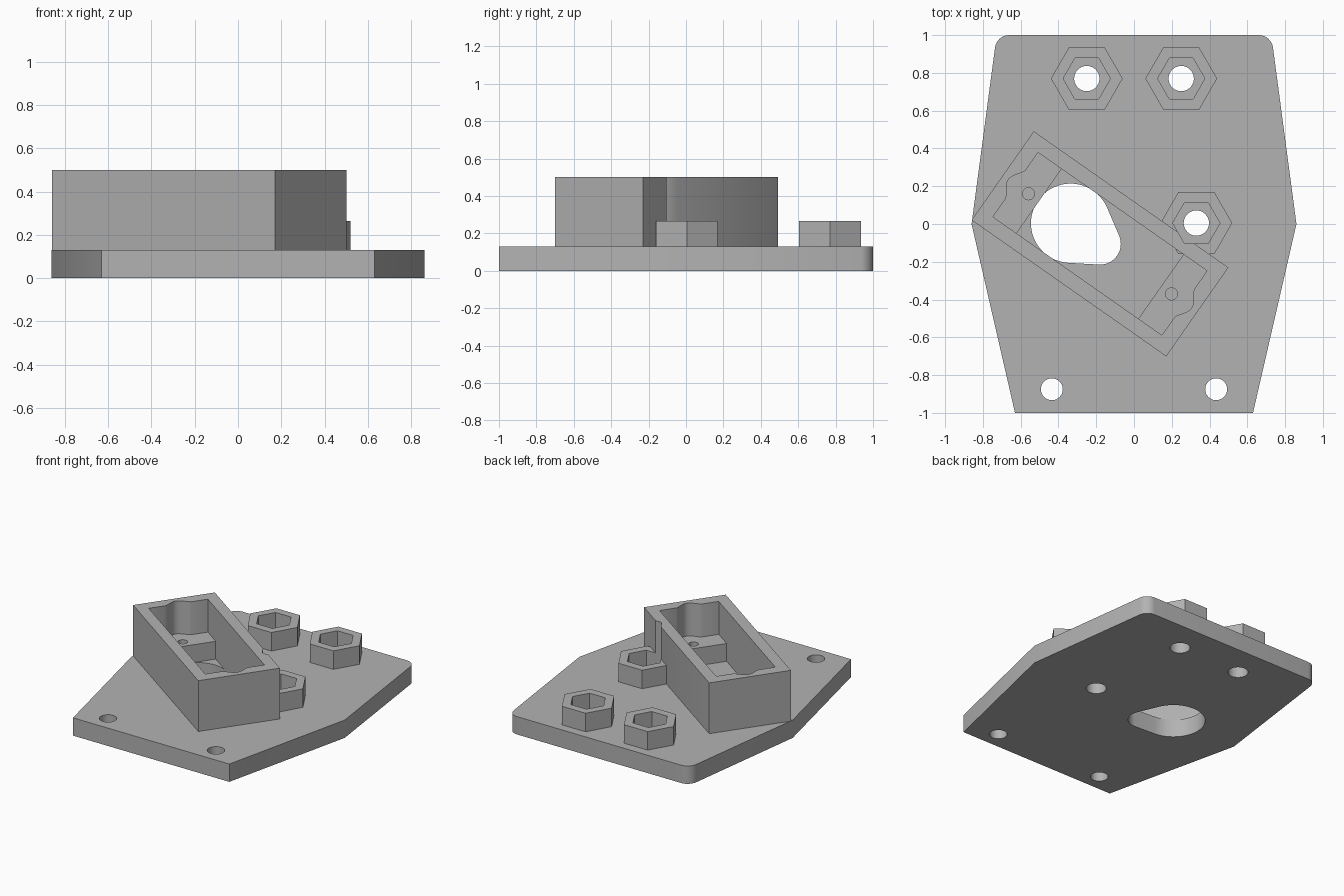
import bpy, bmesh, math
from mathutils import Matrix, Vector

if "Cube" in bpy.data.objects:
    bpy.data.objects.remove(bpy.data.objects["Cube"], do_unlink=True)

grey = bpy.data.materials.new("light_grey")
grey.use_nodes = True
grey.diffuse_color = (0.45, 0.45, 0.45, 1)
grey.node_tree.nodes["Principled BSDF"].inputs["Base Color"].default_value = grey.diffuse_color

PLATE_TOP, BOSS_TOP, LEDGE_TOP, HOUSING_TOP = 0.13, 0.265, 0.26, 0.5
# Tilted frame of the motor housing
TILT = Matrix.Translation((-0.18, -0.105, 0)) @ Matrix.Rotation(math.radians(-35), 4, "Z")


def prism(name, points, z0, z1, frame=Matrix()):
    """Extrude a flat outline between two heights."""
    bm = bmesh.new()
    face = bm.faces.new([bm.verts.new((x, y, z0)) for x, y in points])
    top = bmesh.ops.extrude_face_region(bm, geom=[face])["geom"]
    for v in top:
        if isinstance(v, bmesh.types.BMVert):
            v.co.z = z1
    bmesh.ops.recalc_face_normals(bm, faces=bm.faces)
    bm.transform(frame)
    mesh = bpy.data.meshes.new(name)
    bm.to_mesh(mesh)
    bm.free()
    mesh.materials.append(grey)
    obj = bpy.data.objects.new(name, mesh)
    bpy.context.collection.objects.link(obj)
    return obj


def arc(cx, cy, r, a0=0, a1=360, n=32):
    """Points on an arc; a full circle leaves out the repeated end."""
    count = n if a1 - a0 == 360 else n + 1
    angles = [math.radians(a0 + (a1 - a0) * i / n) for i in range(count)]
    return [(cx + r * math.cos(a), cy + r * math.sin(a)) for a in angles]


def rect(x0, x1, y):
    return [(x0, -y), (x1, -y), (x1, y), (x0, y)]


def cut(obj, cutter):
    """Subtract a cutter, then discard it."""
    cutter.hide_render = True
    mod = obj.modifiers.new("cut", "BOOLEAN")
    mod.operation, mod.solver, mod.object = "DIFFERENCE", "EXACT", cutter
    bpy.context.view_layer.objects.active = obj
    bpy.ops.object.modifier_apply(modifier=mod.name)
    bpy.data.objects.remove(cutter, do_unlink=True)


# Base plate with two rounded rear corners
half = [(0.63, -1), (0.86, 0), (0.727, 1)]
plate = prism("base_plate", half + [(-x, y) for x, y in reversed(half)], 0, PLATE_TOP)
bm = bmesh.new()
bm.from_mesh(plate.data)
corners = [e for e in bm.edges if all(v.co.y > 0.9 for v in e.verts)
           and abs(e.verts[0].co.z - e.verts[1].co.z) > 0.1]
bmesh.ops.bevel(bm, geom=corners, offset=0.065, segments=8, profile=0.5, affect="EDGES")
bm.to_mesh(plate.data)
bm.free()

# Screw holes through the plate
BOSSES = {"rear_left_boss": (0.25, 0.77), "rear_right_boss": (-0.25, 0.77),
          "middle_boss": (0.33, 0.005)}
holes = [(x, y, 0.067) for x, y in BOSSES.values()] + [(s * 0.435, -0.875, 0.058) for s in (-1, 1)]
for x, y, r in holes:
    cut(plate, prism("hole_cutter", arc(x, y, r), -0.1, 0.3))

# Pear-shaped opening: outline around a large and a small circle
big, small, gap = 0.21, 0.11, 0.19
t = math.degrees(math.acos((big - small) / gap))
pear = arc(-gap, 0, big, t, 360 - t, 40) + arc(0, 0, small, -t, t, 20)
cut(plate, prism("opening_cutter", pear, -0.1, 0.3, TILT))

# Hexagonal nut bosses
for name, (x, y) in BOSSES.items():
    boss = prism(name, arc(x, y, 0.19, n=6), PLATE_TOP, BOSS_TOP)
    cut(boss, prism("nut_cutter", arc(x, y, 0.125, n=6), 0, 0.6))

# Motor housing: open box whose end walls have a rounded cable recess
END, SIDE = 0.546, 0.208
recess = [(END + 0.046 * (0.5 + 0.5 * math.cos(math.pi * i / 8)) ** 0.7, 0.09 * i / 8)
          for i in range(-8, 9)]
right_end = [(END, -SIDE)] + recess + [(END, SIDE)]
pocket = right_end + [(-x, -y) for x, y in right_end]
housing = prism("motor_housing", rect(-0.629, 0.629, 0.287), PLATE_TOP, HOUSING_TOP, TILT)
cut(housing, prism("pocket_cutter", pocket, 0, 0.7, TILT))
cut(housing, prism("nut_access_cutter", arc(*BOSSES["middle_boss"], 0.125, n=6), 0, 0.7))

# Mounting ledges inside the housing, each with a screw hole
for name, s in (("right_ledge", -1), ("left_ledge", 1)):
    ledge = prism(name, rect(*sorted((s * 0.394, s * 0.61)), 0.22), PLATE_TOP, LEDGE_TOP, TILT)
    cut(ledge, prism("ledge_cutter", arc(s * 0.462, 0, 0.032, n=24), 0, 0.4, TILT))

# Smooth the curved walls, keep the edges sharp
for obj in bpy.context.collection.objects:
    if obj.type == "MESH" and grey.name in obj.data.materials:
        bpy.ops.object.select_all(action="DESELECT")
        obj.select_set(True)
        bpy.context.view_layer.objects.active = obj
        bpy.ops.object.shade_smooth_by_angle(angle=math.radians(30))
